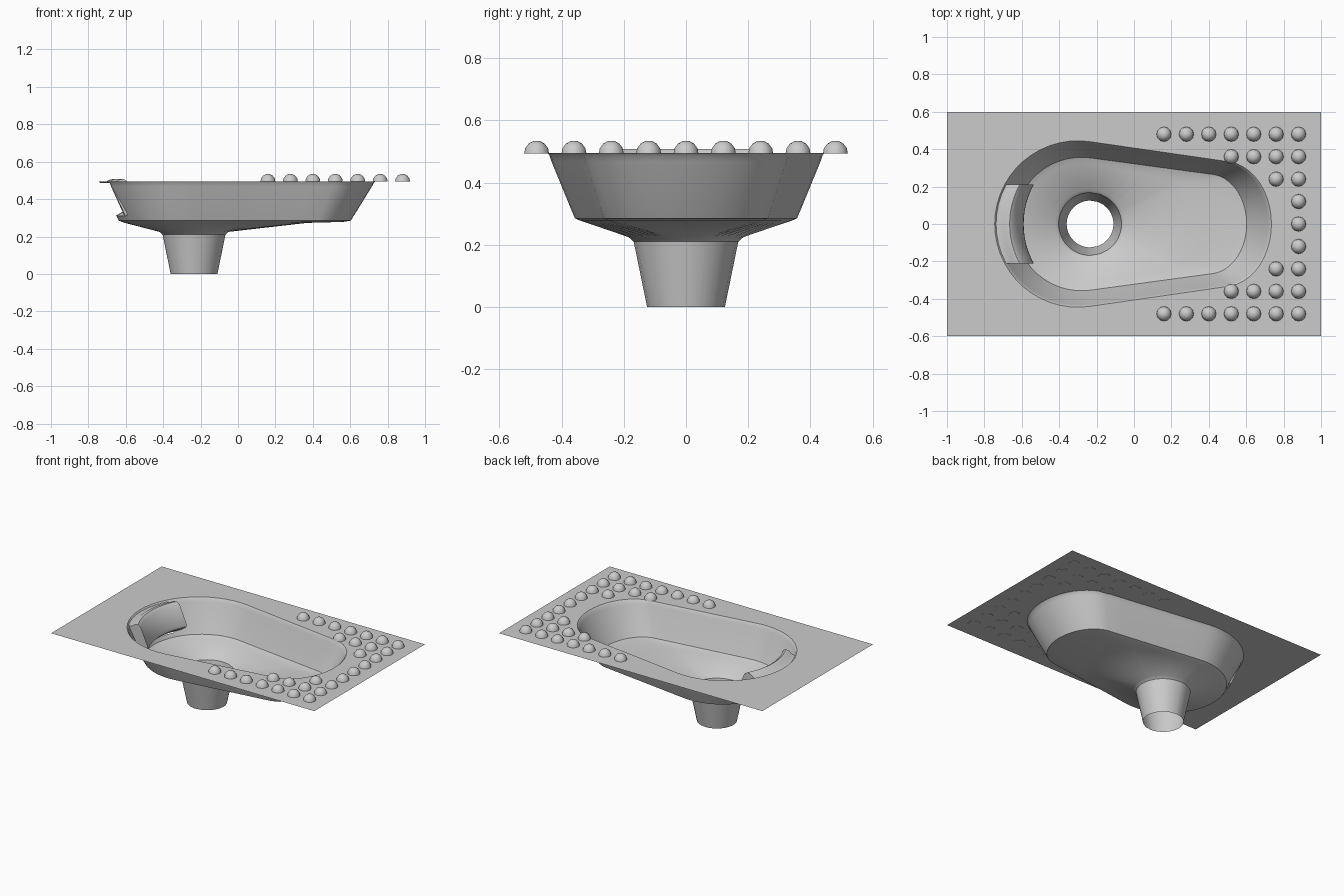
import bpy, bmesh, math
from math import sin, cos, radians, sqrt

if "Cube" in bpy.data.objects:
    bpy.data.objects.remove(bpy.data.objects["Cube"])

TOP = 0.495


def finish(name, bm, angle=35):
    bmesh.ops.recalc_face_normals(bm, faces=bm.faces)
    me = bpy.data.meshes.new(name)
    bm.to_mesh(me)
    bm.free()
    ob = bpy.data.objects.new(name, me)
    bpy.context.collection.objects.link(ob)
    bpy.ops.object.select_all(action='DESELECT')
    ob.select_set(True)
    bpy.context.view_layer.objects.active = ob
    bpy.ops.object.shade_smooth_by_angle(angle=radians(angle))
    return ob


def outline(cl, rl, cr, rx, ry):
    """Egg outline: big arc on the left, small elliptical arc on the right."""
    left = [(cl - rl * cos(radians(a)), -rl * sin(radians(a))) for a in range(-98, 99, 7)]
    right = [(cr + rx * cos(radians(a)), ry * sin(radians(a)))
             for a in [-82 + 8.2 * i for i in range(21)]]

    def line(a, b):
        return [(a[0] + (b[0] - a[0]) * i / 6, a[1] + (b[1] - a[1]) * i / 6) for i in range(1, 6)]
    return left + line(left[-1], right[0]) + right + line(right[-1], left[0])


# Basin: stacked rings from the rim to the open drain pipe
rim = outline(-0.30, 0.445, 0.48, 0.255, 0.335)
floor = outline(-0.28, 0.355, 0.40, 0.20, 0.265)


def blend(t):
    return [(f[0] + (r[0] - f[0]) * t, f[1] + (r[1] - f[1]) * t) for f, r in zip(floor, rim)]


def drain(r):
    pts = []
    for x, y in floor:
        a = math.atan2(y, x + 0.235)
        pts.append((-0.235 + r * cos(a), r * sin(a)))
    return pts


rings = [(rim, TOP), (blend(0.93), 0.487), (blend(0.86), 0.468), (blend(0.14), 0.31),
         (blend(0.02), 0.285), (outline(-0.28, 0.34, 0.36, 0.20, 0.25), 0.278),
         (outline(-0.28, 0.325, 0.20, 0.17, 0.235), 0.273),
         (drain(0.185), 0.225), (drain(0.168), 0.21), (drain(0.125), 0.0)]
bm = bmesh.new()
loops = [[bm.verts.new((x, y, z)) for x, y in pts] for pts, z in rings]
n = len(rim)
for k in range(len(loops) - 1):
    for i in range(n):
        if k in (1, 2) and 10 <= i < 18:      # opening behind the water hood
            continue
        j = (i + 1) % n
        bm.faces.new((loops[k][i], loops[k][j], loops[k + 1][j], loops[k + 1][i]))
finish("basin", bm)

# Flat top plate with the basin opening
bm = bmesh.new()
for pts in (rim, [(-1, -0.6), (1, -0.6), (1, 0.6), (-1, 0.6)]):
    vs = [bm.verts.new((x, y, TOP)) for x, y in pts]
    for i in range(len(vs)):
        bm.edges.new((vs[i], vs[(i + 1) % len(vs)]))
bmesh.ops.triangle_fill(bm, use_beauty=True, edges=bm.edges[:], normal=(0, 0, 1))
finish("top_plate", bm)

# Curved water hood at the rounded end of the basin
profile = [(-0.738, 0.485), (-0.715, 0.485), (-0.69, 0.503), (-0.665, 0.508), (-0.645, 0.495),
           (-0.592, 0.375), (-0.59, 0.355), (-0.605, 0.34), (-0.655, 0.31)]
bm = bmesh.new()
rows = []
for i in range(13):
    y = -0.21 + 0.42 * i / 12
    dx = 0.44 - sqrt(0.44 ** 2 - y * y)
    rows.append([bm.verts.new((x + dx, y, z)) for x, z in profile])
for a, b in zip(rows, rows[1:]):
    for k in range(len(profile) - 1):
        bm.faces.new((a[k], a[k + 1], b[k + 1], b[k]))
bm.faces.new(rows[0])
bm.faces.new(rows[-1][::-1])
finish("water_hood", bm, 40)

# Grip studs on the foot area: rows by |y| with their first x column
starts = {0.48: 0.16, 0.36: 0.52, 0.24: 0.76, 0.12: 0.88, 0.0: 0.88}
dome = [(0.04, -0.002), (0.037, 0.015), (0.026, 0.03), (0.012, 0.038)]
bm = bmesh.new()
for ay, x0 in starts.items():
    for y in {ay, -ay}:
        for c in range(round((0.88 - x0) / 0.12) + 1):
            x = x0 + 0.12 * c
            st = [[bm.verts.new((x + r * cos(i * math.pi / 6), y + r * sin(i * math.pi / 6), TOP + h))
                   for i in range(12)] for r, h in dome]
            for a, b in zip(st, st[1:]):
                for i in range(12):
                    j = (i + 1) % 12
                    bm.faces.new((a[i], a[j], b[j], b[i]))
            bm.faces.new(st[-1])
            bm.faces.new(st[0][::-1])
finish("grip_studs", bm, 40)
